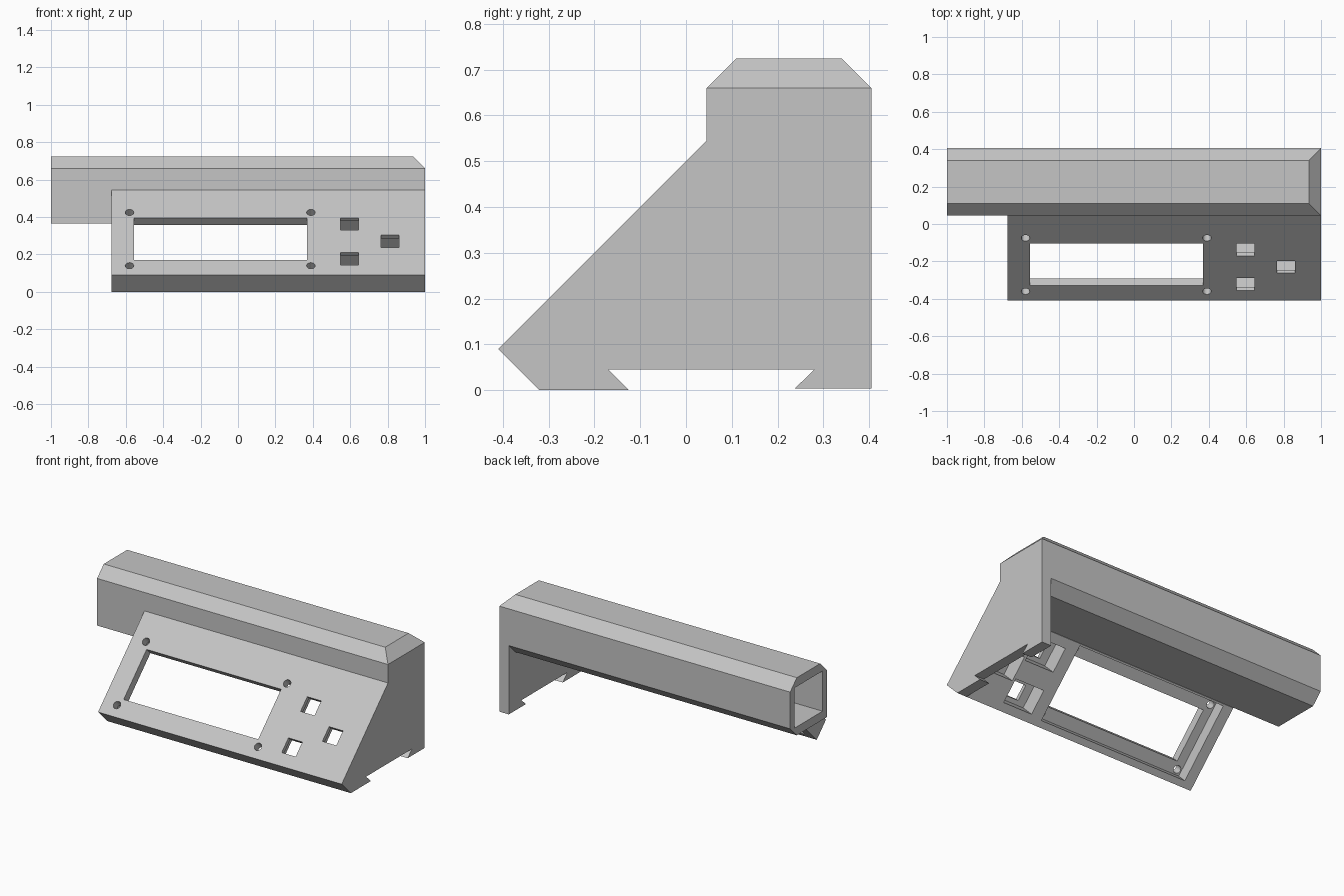
import bpy, bmesh
from math import pi, sqrt
from mathutils import Vector

cube = bpy.data.objects.get("Cube")
if cube:
    bpy.data.objects.remove(cube, do_unlink=True)

grey = bpy.data.materials.new("light grey plastic")
grey.use_nodes = True
COLOUR = (0.56, 0.56, 0.56, 1)
grey.diffuse_color = COLOUR
grey.node_tree.nodes["Principled BSDF"].inputs["Base Color"].default_value = COLOUR


def prism(name, profile, x0, x1):
    """Extrude a (y, z) outline along x."""
    bm = bmesh.new()
    face = bm.faces.new([bm.verts.new((x0, y, z)) for y, z in profile])
    new = bmesh.ops.extrude_face_region(bm, geom=[face])["geom"]
    bmesh.ops.translate(bm, vec=(x1 - x0, 0, 0),
                        verts=[v for v in new if isinstance(v, bmesh.types.BMVert)])
    bmesh.ops.recalc_face_normals(bm, faces=bm.faces)
    mesh = bpy.data.meshes.new(name)
    bm.to_mesh(mesh)
    bm.free()
    mesh.materials.append(grey)
    obj = bpy.data.objects.new(name, mesh)
    bpy.context.collection.objects.link(obj)
    return obj


def cut(target, cutter):
    """Subtract the cutter and discard it."""
    mod = target.modifiers.new("cut", 'BOOLEAN')
    mod.operation = 'DIFFERENCE'
    mod.solver = 'EXACT'
    mod.object = cutter
    bpy.context.view_layer.objects.active = target
    bpy.ops.object.modifier_apply(modifier=mod.name)
    bpy.data.objects.remove(cutter, do_unlink=True)


def on_slope(z, depth):
    """Point under the sloping front face, at a depth square to it."""
    d = depth / sqrt(2)
    return (z - 0.5 + d, z - d)


def slope_box(x0, x1, z0, z1, d0, d1):
    return prism("cutter", [on_slope(z0, d0), on_slope(z1, d0),
                            on_slope(z1, d1), on_slope(z0, d1)], x0, x1)


FRONT, BACK, EAVE, TOP, C = 0.045, 0.405, 0.66, 0.725, 0.065
INNER = 0.935

# End wall with dovetail notch in its foot
wall = prism("end_wall", [
    (-0.41, 0.09), (-0.32, 0), (-0.125, 0), (-0.17, 0.045), (0.28, 0.045),
    (0.238, 0.004), (BACK, 0.004), (BACK, EAVE), (BACK - C, TOP),
    (FRONT + C, TOP), (FRONT, EAVE), (FRONT, 0.545)], INNER, 1)
# Hipped top of the end wall
bm = bmesh.new()
bm.from_mesh(wall.data)
bmesh.ops.bisect_plane(bm, geom=bm.verts[:] + bm.edges[:] + bm.faces[:], dist=1e-5,
                       plane_co=(1, 0, EAVE), plane_no=Vector((1, 0, 1)).normalized(),
                       clear_outer=True)
bmesh.ops.holes_fill(bm, edges=[e for e in bm.edges if e.is_boundary])
bmesh.ops.recalc_face_normals(bm, faces=bm.faces)
bm.to_mesh(wall.data)
bm.free()

# Hollow top beam, open at the far end
beam = prism("top_beam", [
    (FRONT, 0.367), (BACK - C, 0.367), (BACK, 0.432), (BACK, EAVE),
    (BACK - C, TOP), (FRONT + C, TOP), (FRONT, EAVE)], -1, INNER)
cut(beam, prism("cutter", [(0.087, 0.42), (0.363, 0.42), (0.363, 0.67), (0.087, 0.67)],
                -1.1, 1.1))

# Sloping control panel
panel = prism("control_panel", [(-0.41, 0.09), (-0.32, 0), (FRONT, 0.365),
                                (FRONT, 0.545)], -0.675, INNER)
# Display pocket behind, and display window through
cut(panel, slope_box(-0.61, 0.42, 0.118, 0.447, 0.053, 0.2))
cut(panel, slope_box(-0.555, 0.37, 0.17, 0.395, -0.1, 0.2))

# Screw holes round the window
for x in (-0.58, 0.39):
    for z in (0.14, 0.425):
        y, zc = on_slope(z, 0)
        bpy.ops.mesh.primitive_cylinder_add(vertices=20, radius=0.023, depth=0.3,
                                            location=(x, y, zc), rotation=(pi / 4, 0, 0))
        cut(panel, bpy.context.object)

# Button openings, each with a wider recess behind
for x, z in ((0.597, 0.363), (0.597, 0.178), (0.812, 0.27)):
    cut(panel, slope_box(x - 0.1, x + 0.1, z - 0.052, z + 0.052, 0.025, 0.2))
    cut(panel, slope_box(x - 0.048, x + 0.048, z - 0.033, z + 0.033, -0.1, 0.1))
